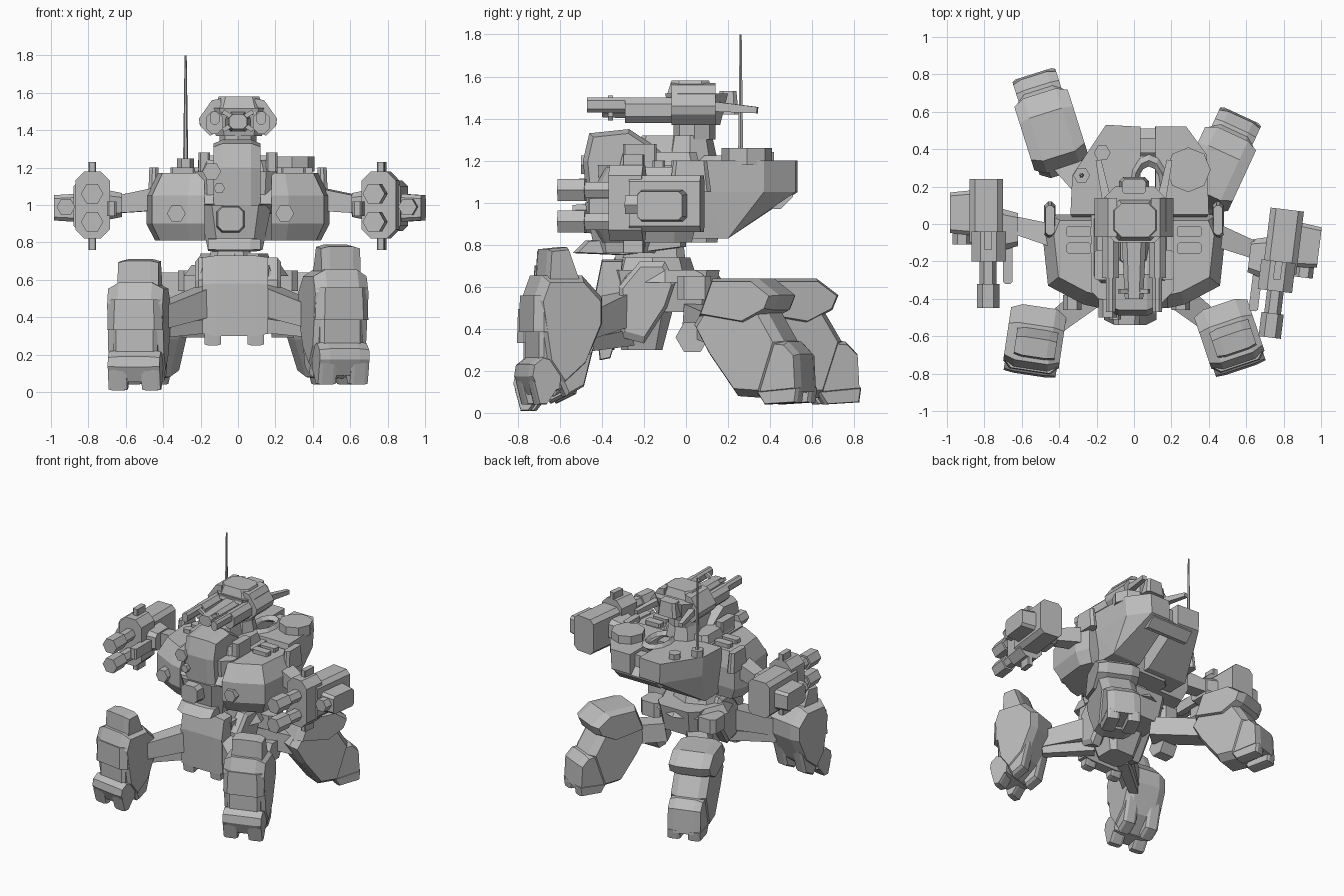
import bpy, bmesh
from math import radians, cos, sin, pi, atan2
from mathutils import Matrix, Vector

if "Cube" in bpy.data.objects:
    bpy.data.objects.remove(bpy.data.objects["Cube"], do_unlink=True)

grey = bpy.data.materials.new("plain_grey")
grey.use_nodes = True
grey.diffuse_color = (.5, .5, .5, 1)
grey.node_tree.nodes["Principled BSDF"].inputs["Base Color"].default_value = grey.diffuse_color
HERE = Matrix()


def solid(name, points, at=HERE):
    """Faceted convex solid wrapped around the points."""
    bm = bmesh.new()
    for point in points:
        bm.verts.new(at @ Vector(point))
    bmesh.ops.remove_doubles(bm, verts=bm.verts[:], dist=.0005)
    bmesh.ops.convex_hull(bm, input=bm.verts[:])
    loose = [v for v in bm.verts if not v.link_faces]
    bmesh.ops.delete(bm, geom=loose, context="VERTS")
    bmesh.ops.dissolve_limit(bm, angle_limit=radians(2), verts=bm.verts[:], edges=bm.edges[:])
    bmesh.ops.recalc_face_normals(bm, faces=bm.faces[:])
    mesh = bpy.data.meshes.new(name)
    bm.to_mesh(mesh)
    bm.free()
    mesh.materials.append(grey)
    bpy.context.collection.objects.link(bpy.data.objects.new(name, mesh))


def block(name, x, y, z, axis="z", cut=.02, ends=(1, 1), at=HERE):
    """Box with cut corners along one axis, each end scaled on its own."""
    spans = (x, y, z)
    deep = "xyz".index(axis)
    first, second = [i for i in range(3) if i != deep]
    mid = [sum(span) / 2 for span in spans]
    half = [(span[1] - span[0]) / 2 for span in spans]
    points = []
    for depth, scale in zip(spans[deep], ends):
        a, b = half[first] * scale, half[second] * scale
        c = min(cut * scale, a, b)
        for u, v in ((a, b - c), (a - c, b)):
            for su in (-1, 1):
                for sv in (-1, 1):
                    point = mid[:]
                    point[deep] = depth
                    point[first] += su * u
                    point[second] += sv * v
                    points.append(point)
    solid(name, points, at)


def disc(name, centre, radius, length, axis="z", sides=6, tip=1, at=HERE):
    """Prism or cone running forward along an axis from its centre."""
    deep = "xyz".index(axis)
    first, second = [i for i in range(3) if i != deep]
    points = []
    for depth, r in ((0, radius), (length, radius * tip)):
        for i in range(sides):
            point = list(centre)
            point[deep] += depth
            point[first] += r * cos(2 * pi * i / sides)
            point[second] += r * sin(2 * pi * i / sides)
            points.append(point)
    solid(name, points, at)


def plate(name, profile, x, rim=.8, at=HERE):
    """Side profile in y and z carried across x, with shrunken rims."""
    cy = sum(p[0] for p in profile) / len(profile)
    cz = sum(p[1] for p in profile) / len(profile)
    step = (x[1] - x[0]) * .2
    layers = ((x[0], rim), (x[0] + step, 1), (x[1] - step, 1), (x[1], rim))
    solid(name, [(depth, cy + (y - cy) * s, cz + (z - cz) * s)
                 for depth, s in layers for y, z in profile], at)


def beam(name, start, end, thick, thin):
    """Tapered square strut between two points."""
    start, end = Vector(start), Vector(end)
    turn = (end - start).to_track_quat("Z", "Y")
    solid(name, [p + turn @ Vector((a * r, b * r, 0))
                 for p, r in ((start, thick), (end, thin)) for a in (-1, 1) for b in (-1, 1)])


def stance(centre, heading, height=1):
    """Leg frame whose local +y points outward."""
    turn = Matrix.Rotation(atan2(-heading[0], heading[1]), 4, "Z")
    return Matrix.Translation(centre) @ turn @ Matrix.Diagonal((1, 1, height, 1))


# Front legs: upright, capped knee, clawed foot
for side, centre, heading, height in (("left", (.51, -.59, .03), (.32, -.95), .96),
                                      ("right", (-.53, -.61, 0), (-.15, -1), .9)):
    at = stance(centre, heading, height)
    name = side + "_front_"
    plate(name + "shin", [(.17, .54), (.13, .65), (-.07, .65), (-.17, .54), (-.17, .41),
                          (-.08, .19), (.04, .08), (.12, .2)], (-.15, .15), .85, at)
    plate(name + "knee_cap", [(.11, .62), (.1, .78), (0, .79), (-.06, .62)], (-.12, .1), .85, at)
    block(name + "knee_band", (-.15, .15), (0, .18), (.37, .55), cut=.04, ends=(1, .95), at=at)
    block(name + "shin_panel", (-.12, .12), (.05, .15), (.18, .4), cut=.02, at=at)
    plate(name + "foot", [(.14, .25), (.19, .21), (.2, .15), (.16, .06), (.05, .08), (.04, .22)],
          (-.14, .14), .9, at)
    for x in (-.14, .04):
        plate(name + "claw", [(.19, .13), (.16, .01), (.12, .01), (.06, .1)], (x, x + .1), .9, at)
        plate(name + "heel", [(-.12, .3), (.06, .14), (.02, .05), (-.07, .1)], (x, x + .1), .8, at)
    s = 1 if side == "left" else -1
    beam(name + "thigh", (s * .13, -.3, .5), (s * .42, -.53, .4), .08, .06)
    beam(name + "piston", (s * .13, -.28, .36), (s * .42, -.5, .32), .04, .03)

# Rear legs: raked backward, with the foot kicked out
for side, centre, heading in (("left", (.465, .345, 0), (.42, .91)),
                              ("right", (-.46, .555, 0), (-.3, .95))):
    at = stance(centre, heading)
    name = side + "_rear_"
    plate(name + "shin", [(-.3, .42), (-.22, .54), (.06, .52), (.17, .34), (.08, .07),
                          (-.07, .08), (-.22, .28)], (-.13, .13), .85, at)
    plate(name + "knee_armour", [(-.27, .46), (-.2, .64), (.04, .64), (.15, .56), (.12, .49),
                                 (-.02, .42)], (-.15, .15), .85, at)
    plate(name + "foot", [(.05, .35), (.19, .34), (.25, .28), (.26, .1), (.05, .08)],
          (-.12, .12), .85, at)
    for x in (-.12, .03):
        plate(name + "claw", [(.26, .12), (.25, .05), (.08, .04), (.04, .1)], (x, x + .09), .9, at)
    s = 1 if side == "left" else -1
    beam(name + "thigh", (s * .12, .05, .45), at @ Vector((0, -.2, .4)), .07, .07)
    disc(name + "hip_hub", (s * .18, .03, .36), .08, s * .12, axis="x")

# Pelvis and turntable
block("pelvis_keel", (-.17, .15), (-.36, -.06), (.3, .5), cut=.05, ends=(.65, 1))
block("pelvis_core", (-.19, .17), (-.38, .16), (.48, .68), cut=.06, ends=(.85, 1))
plate("pelvis_front", [(-.4, .73), (-.43, .58), (-.42, .3), (-.34, .3), (-.3, .73)], (-.19, .16), .95)
for x in (-.18, .05):
    plate("front_skirt_claw", [(-.42, .34), (-.41, .25), (-.36, .26), (-.33, .36)], (x, x + .09), .9)
for s in (-1, 1):
    plate("pelvis_side_armour", [(-.32, .6), (-.22, .72), (-.1, .72), (-.05, .62), (-.09, .5),
                                 (-.2, .33), (-.31, .36)], (s * .13, s * .23), .85)
    block("hip_box", (s * .24 - .08, s * .24 + .08), (-.04, .12), (.54, .65), cut=.03)
disc("turntable_base", (-.01, -.1, .62), .28, .06, sides=8, tip=.85)
disc("turntable_top", (-.02, -.16, .68), .2, .06, sides=8, tip=.9)
block("waist", (-.15, .07), (-.34, 0), (.7, .86), cut=.04, ends=(1, .9))
plate("chin_deck", [(-.54, .76), (-.48, .82), (0, .84), (0, .79), (-.3, .75)], (-.16, .12), .9)

# Torso
block("torso_core", (-.23, .21), (-.42, .18), (.81, 1.18), cut=.06, ends=(.9, 1))
block("collar", (-.23, .19), (-.33, .08), (1.12, 1.24), cut=.04, ends=(1, .85))
plate("cockpit_hood", [(-.46, 1.33), (-.49, 1.2), (-.47, .98), (-.25, .95), (0, 1.15), (-.15, 1.27),
                       (-.27, 1.35)], (-.13, .12), .88)
block("cockpit_roof", (-.1, .09), (-.25, .02), (1.2, 1.32), cut=.03, ends=(1, .7))
block("jaw", (-.21, .18), (-.48, -.1), (.76, 1), cut=.07, ends=(.75, 1))
block("jaw_plate", (-.12, .04), (-.54, -.4), (.85, 1), axis="y", cut=.03, ends=(.85, 1))
disc("large_sensor", (-.14, -.5, 1.18), .05, .1, axis="y")
disc("small_sensor", (-.1, -.51, 1.09), .03, .06, axis="y")
for s in (-1, 1):
    block("neck_guard", (s * .18 - .03, s * .18 + .03), (-.3, -.14), (1.1, 1.28), cut=.01)
    beam("hood_strut", (s * .15, -.42, .98), (s * .13, -.2, 1.24), .04, .04)

# Rear hull: two pods with sloping undersides, joined at the back
for side, outline in (("right", [(.035, .05), (-.34, .05), (-.33, .26), (-.15, .53), (.035, .52)]),
                      ("left", [(.115, .05), (.4, .05), (.39, .37), (.28, .52), (.115, .52)])):
    inner, outer = outline[0][0], outline[1][0]
    points = [(x, y, 1.2) for x, y in outline] + [(x * .97, y, 1.05) for x, y in outline]
    keel = [(x, y, .83) for x in (inner, outer * .88) for y in (0, .2)]
    solid(side + "_rear_pod", points + keel)
block("pod_bridge", (0, .15), (.38, .46), (1.02, 1.18), cut=.01)
block("rear_panel", (-.1, .25), (.36, .51), (.97, 1.1), axis="x", cut=.06)
disc("hull_drum", (.29, .29, 1.18), .12, .08, sides=8)
disc("hull_cap", (-.17, .38, 1.19), .045, .05)
disc("antenna_base", (-.28, .26, 1.19), .045, .06)
disc("antenna", (-.28, .26, 1.22), .014, .58, tip=.4)
bpy.ops.mesh.primitive_torus_add(location=(.08, .21, 1.2), major_radius=.1, minor_radius=.025,
                                 major_segments=12, minor_segments=4)
ring = bpy.context.object
ring.name = "hatch_ring"
ring.scale = (.8, 1.3, 1)
ring.data.materials.append(grey)

# Shoulders: faceted, swept back toward the outside
plan = [(.18, -.45), (.27, -.43), (.46, -.33), (.49, -.05), (.45, .05), (.18, .05)]
for s, side in ((1, "left"), (-1, "right")):
    at = Matrix.Diagonal((s, 1, 1, 1))
    solid(side + "_shoulder", [(.18 + (x - .18) * k, -.1 + (y + .1) * k, z) for x, y in plan
                               for z, k in ((.81, .85), (.9, 1), (1.05, 1), (1.17, .8))], at)
    block(side + "_shoulder_rail", (.42, .48), (-.08, .12), (1.05, 1.2), cut=.02, ends=(1, .8), at=at)
    for y in (-.04, -.13):
        block(side + "_vent", (.23, .36), (y - .03, y + .03), (1.14, 1.2), cut=.01, at=at)
    disc(side + "_shoulder_lamp", (.25 if s > 0 else .33, -.46, .955), .05, .08, axis="y", at=at)

# Arms with twin guns
for s, side, centre, yaw in ((1, "left", (.78, -.16, 1), -7), (-1, "right", (-.78, 0, 1), 0)):
    at = Matrix.Translation(centre) @ Matrix.Rotation(radians(yaw), 4, "Z") @ Matrix.Diagonal((s, 1, 1, 1))
    name = side + "_gun_"
    block(name + "body", (-.08, .1), (-.1, .24), (-.14, .13), axis="y", cut=.03, at=at)
    block(name + "ring", (-.095, .09), (-.2, -.04), (-.18, .18), axis="y", cut=.05, at=at)
    block(name + "sight", (-.02, .02), (-.14, -.04), (-.24, .23), cut=.005, at=at)
    for z in (-.09, .06):
        disc(name + "barrel", (0, -.4, z), .045, .3, axis="y", at=at)
        disc(name + "muzzle", (0, -.45, z), .06, .13, axis="y", at=at)
    block(name + "pod", (.09, .205), (-.06, .18), (-.09, .06), axis="x", cut=.02, ends=(1, .9), at=at)
    disc(name + "pod_nozzle", (.14, -.11, -.01), .05, .1, axis="y", at=at)
    block(name + "wrist", (-.16, -.08), (-.14, .08), (-.08, .08), axis="x", cut=.03, ends=(.8, 1), at=at)
    block(name + "grip", (-.13, -.08), (-.32, -.1), (-.06, .02), cut=.01, at=at)
    beam(side + "_forearm", (s * .44, -.06, 1.03), at @ Vector((-.12, 0, 0)), .06, .045)

# Head turret
disc("neck", (0, .02, 1.2), .13, .12, sides=8, tip=.8)
disc("neck_ring", (0, .04, 1.3), .1, .08, sides=8)
block("head_base", (-.16, .17), (-.1, .2), (1.37, 1.52), axis="z", cut=.06, ends=(.75, 1))
block("head_crown", (-.14, .15), (-.1, .14), (1.48, 1.58), cut=.05, ends=(1, .75))
block("head_rear", (-.08, .08), (.15, .25), (1.42, 1.53), cut=.02, ends=(1, .8))
block("head_gun", (-.07, .07), (-.4, 0), (1.39, 1.5), axis="y", cut=.03, ends=(.7, 1))
cheek = [(.09, 1.57), (.14, 1.56), (.21, 1.46), (.2, 1.42), (.15, 1.37), (.09, 1.4)]
for s in (-1, 1):
    at = Matrix.Diagonal((s, 1, 1, 1))
    block("head_gun_sleeve", (.08, .17), (-.29, 0), (1.38, 1.5), axis="y", cut=.03, at=at)
    block("head_gun_barrel", (.1, .15), (-.47, -.25), (1.43, 1.5), axis="y", cut=.015, at=at)
    solid("head_cheek", [(x, y, z) for x, z in cheek for y in (-.07, .14)], at)
    beam("head_aerial", (s * .14, .1, 1.46), (s * .19, .34, 1.44), .025, .015)
    beam("head_brace", (s * .08, -.36, 1.5), (-s * .08, -.36, 1.4), .012, .012)
